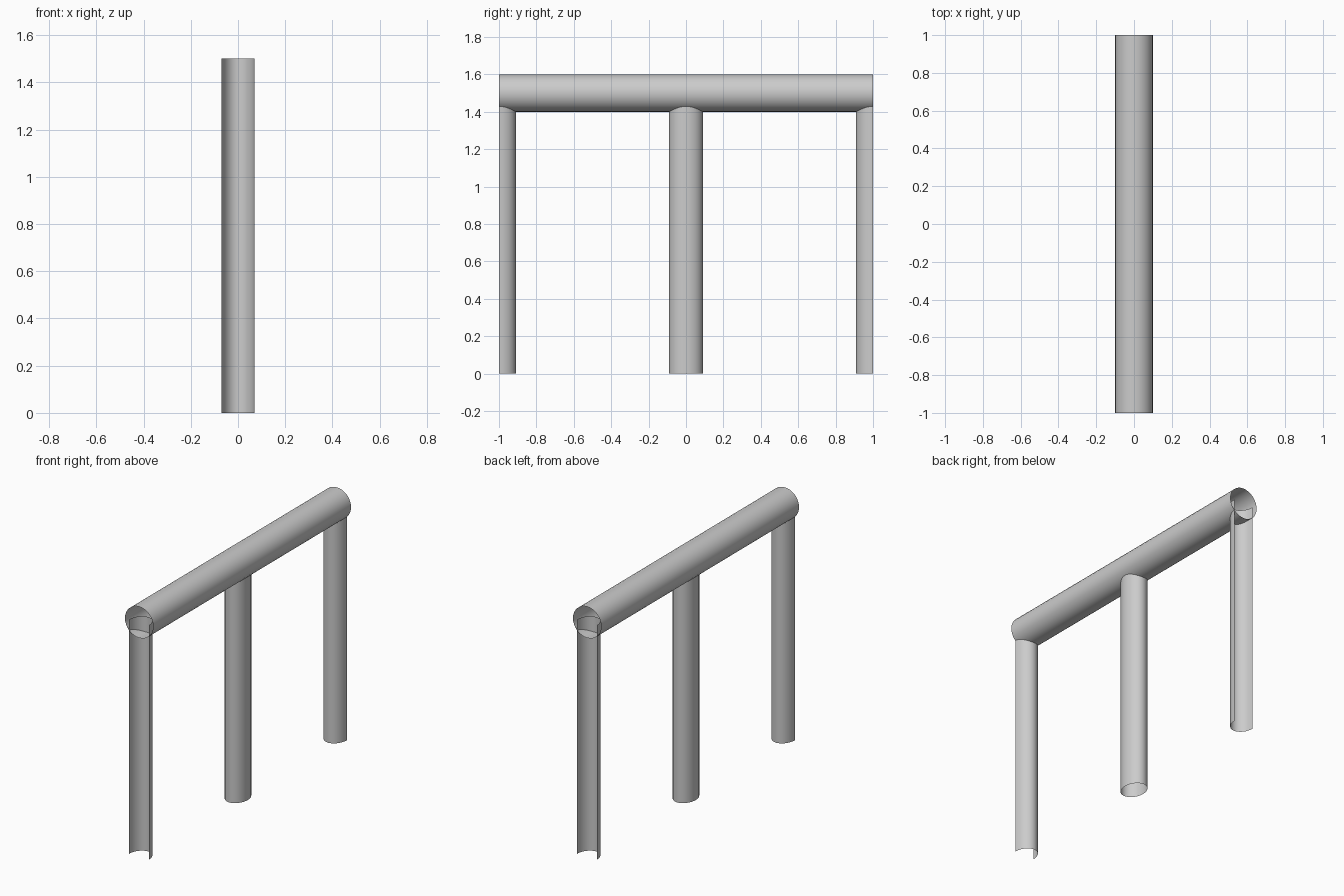
import bpy, bmesh
from math import sin, cos, pi

if "Cube" in bpy.data.objects:
    bpy.data.objects.remove(bpy.data.objects["Cube"])

BAR_R, BAR_Z = 0.10, 1.5
LEG_RX, LEG_RY = 0.07, 0.09


def open_shell(name, start, end, closed):
    """Skin a single-walled tube or half tube between two matching rings."""
    bm = bmesh.new()
    a = [bm.verts.new(p) for p in start]
    b = [bm.verts.new(p) for p in end]
    n = len(a)
    for i in range(n if closed else n - 1):
        j = (i + 1) % n
        bm.faces.new((a[i], a[j], b[j], b[i]))
    for f in bm.faces:
        f.smooth = True
    bm.normal_update()
    mesh = bpy.data.meshes.new(name)
    bm.to_mesh(mesh)
    bm.free()
    obj = bpy.data.objects.new(name, mesh)
    bpy.context.collection.objects.link(obj)
    return obj


def leg(name, y, first, sweep, steps):
    """Vertical elliptical leg, open at both ends, reaching the bar's axis."""
    closed = sweep >= 2 * pi
    count = steps if closed else steps + 1
    ring = [(LEG_RX * cos(first + sweep * i / steps),
             y + LEG_RY * sin(first + sweep * i / steps)) for i in range(count)]
    return open_shell(name, [(px, py, 0) for px, py in ring],
                      [(px, py, BAR_Z) for px, py in ring], closed)


# Horizontal bar: open tube along y
circle = [(BAR_R * cos(2 * pi * i / 32), BAR_Z + BAR_R * sin(2 * pi * i / 32))
          for i in range(32)]
open_shell("top_bar", [(x, 1, z) for x, z in circle],
           [(x, -1, z) for x, z in circle], True)

# Full middle leg, and half legs whose open sides face outwards
leg("middle_leg", 0, 0, 2 * pi, 32)
leg("front_leg", -1, 0, pi, 16)
leg("back_leg", 1, pi, pi, 16)
